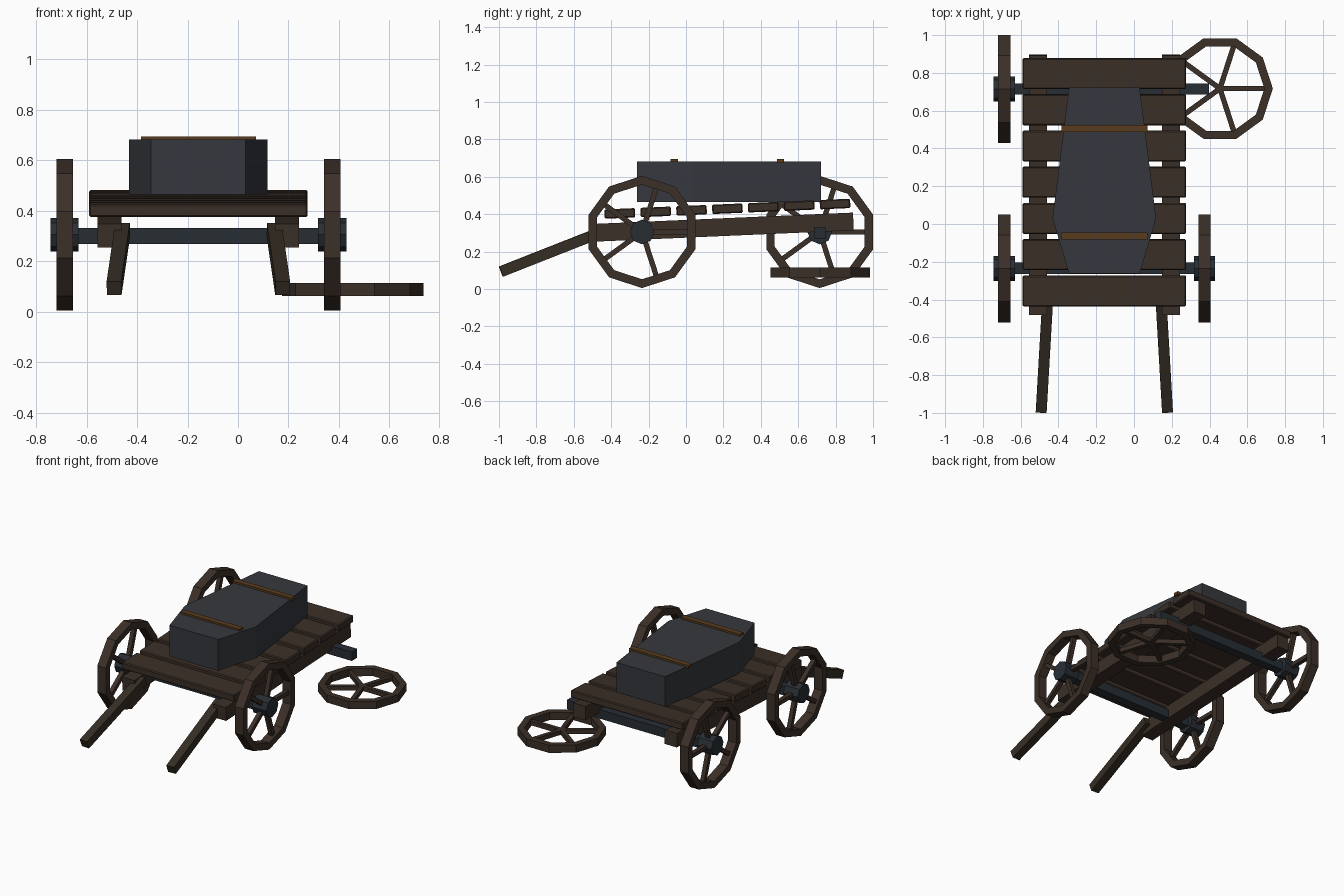
import bpy, bmesh, math
from mathutils import Vector, Matrix

if "Cube" in bpy.data.objects:
    bpy.data.objects.remove(bpy.data.objects["Cube"])

CX = -0.157                 # centre line of the cart
TILT = math.radians(2.5)    # bed rises towards the back


def material(name, rgb):
    m = bpy.data.materials.new(name)
    m.diffuse_color = (*rgb, 1)
    m.use_nodes = True
    m.node_tree.nodes["Principled BSDF"].inputs["Base Color"].default_value = m.diffuse_color
    return m


WOOD = material("wood", (0.045, 0.029, 0.021))
POLE = material("pole_wood", (0.036, 0.027, 0.018))
IRON = material("iron", (0.020, 0.027, 0.034))
SLATE = material("slate", (0.036, 0.039, 0.047))
BRASS = material("strap", (0.10, 0.046, 0.013))


def finish(name, bm, mat, matrix=Matrix()):
    bmesh.ops.recalc_face_normals(bm, faces=bm.faces)
    me = bpy.data.meshes.new(name)
    bm.to_mesh(me)
    bm.free()
    me.materials.append(mat)
    ob = bpy.data.objects.new(name, me)
    ob.matrix_world = matrix
    bpy.context.collection.objects.link(ob)
    return ob


def box(name, loc, size, mat, rot=Matrix(), bevel=0):
    bm = bmesh.new()
    bmesh.ops.create_cube(bm, size=1, matrix=Matrix.Diagonal((*size, 1)))
    if bevel:
        bmesh.ops.bevel(bm, geom=bm.edges[:], offset=bevel, segments=1, affect='EDGES')
    return finish(name, bm, mat, Matrix.Translation(loc) @ rot)


def wheel(name, matrix, radius, rim, width, phase):
    """Ten-sided rim in the local XY plane with five spokes."""
    bm = bmesh.new()
    rings = []
    for i in range(10):
        a = phase + i * math.tau / 10
        rings.append([bm.verts.new((r * math.cos(a), r * math.sin(a), z))
                      for r, z in ((radius, -width / 2), (radius, width / 2),
                                   (radius - rim, width / 2), (radius - rim, -width / 2))])
    for i in range(10):
        a, b = rings[i], rings[(i + 1) % 10]
        for j in range(4):
            k = (j + 1) % 4
            bm.faces.new((a[j], b[j], b[k], a[k]))
    reach = radius - rim * 0.6
    if phase:
        reach *= math.cos(math.pi / 10)
    for i in range(5):
        m = (Matrix.Rotation(i * math.tau / 5, 4, 'Z')
             @ Matrix.Translation((reach / 2, 0, 0))
             @ Matrix.Diagonal((reach, 0.028, 0.03, 1)))
        bmesh.ops.create_cube(bm, size=1, matrix=m)
    return finish(name, bm, WOOD, matrix)


# local X -> world Y, local Y -> world Z, local Z -> world X
UPRIGHT = Matrix(((0, 0, 1, 0), (1, 0, 0, 0), (0, 1, 0, 0), (0, 0, 0, 1)))

# Mounted wheels and hubs
for name, side, y in (("front_left", -1, -0.235), ("front_right", 1, -0.235),
                      ("back_left", -1, 0.715)):
    place = Matrix.Translation((CX + side * 0.53, y, 0.305)) @ UPRIGHT
    wheel(name + "_wheel", place, 0.30, 0.047, 0.065, math.pi / 10)
    bm = bmesh.new()
    bmesh.ops.create_cone(bm, cap_ends=True, segments=8, radius1=0.066,
                          radius2=0.066, depth=0.112)
    finish(name + "_hub", bm, IRON, place)

# Detached wheel lying flat beside the cart
wheel("fallen_wheel", Matrix.Translation((0.455, 0.717, 0.088)), 0.28, 0.045, 0.053, 0)

# Axles
box("front_axle", (CX, -0.235, 0.30), (1.06, 0.06, 0.062), IRON)
box("back_axle", (CX - 0.003, 0.715, 0.30), (1.114, 0.06, 0.062), IRON)

# Bed rails and drawing poles
tilt = Matrix.Rotation(TILT, 4, 'X')
for name, side in (("left", -1), ("right", 1)):
    box(name + "_rail", (CX + side * 0.352, 0.208, 0.331), (0.095, 1.375, 0.095), WOOD, tilt)
    a = Vector((CX + side * 0.334, -0.989, 0.093))
    b = Vector((CX + side * 0.300, -0.40, 0.325))
    d = b - a
    yaw = math.atan2(-d.x, d.y)
    pitch = math.atan2(d.z, math.hypot(d.x, d.y))
    rot = Matrix.Rotation(yaw, 4, 'Z') @ Matrix.Rotation(pitch, 4, 'X')
    box(name + "_pole", (a + b) / 2, (0.058, d.length, 0.058), POLE, rot)

# Deck planks
for i in range(7):
    y = -0.354 + i * 0.1918
    box(f"plank_{i + 1}", (CX, y, 0.404 + (y + 0.354) * math.tan(TILT)),
        (0.866, 0.163, 0.05), WOOD, tilt, 0.006)

# Six-sided chest, widest near the front
outline = [(-0.187, -0.263), (0.187, -0.263), (0.274, 0.03),
           (0.187, 0.722), (-0.187, 0.722), (-0.274, 0.03)]
bm = bmesh.new()
low = [bm.verts.new((CX + x, y, 0.464)) for x, y in outline]
base = bm.faces.new(low)
top = bmesh.ops.extrude_face_region(bm, geom=[base], use_keep_orig=True)["geom"]
bmesh.ops.translate(bm, vec=(0, 0, 0.218),
                    verts=[v for v in top if isinstance(v, bmesh.types.BMVert)])
finish("chest", bm, SLATE)

# Straps across the lid
for i, y in enumerate((-0.063, 0.505)):
    box(f"strap_{i + 1}", (CX, y, 0.684), (0.455, 0.038, 0.022), BRASS)
